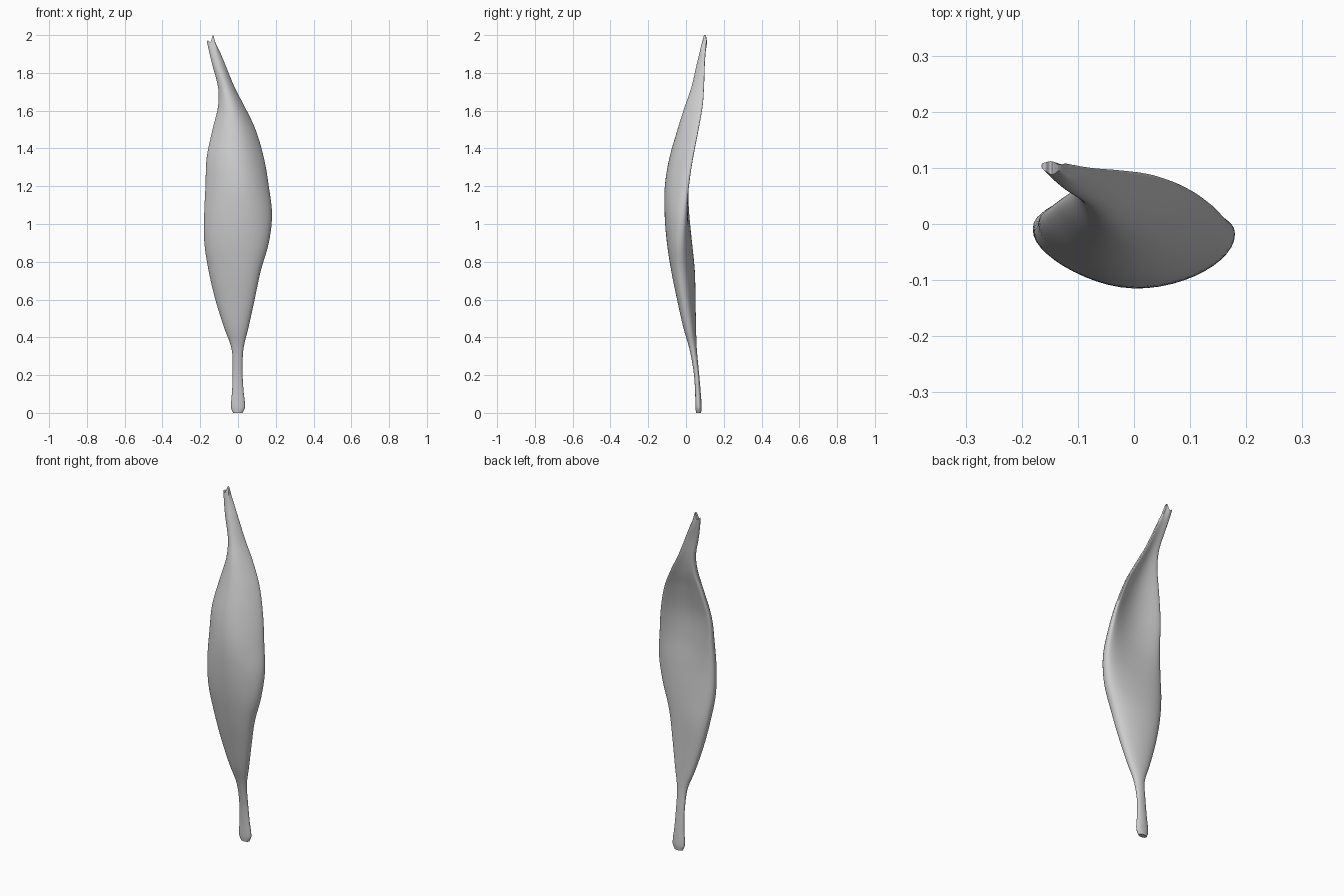
import bpy, bmesh, math

if "Cube" in bpy.data.objects:
    bpy.data.objects.remove(bpy.data.objects["Cube"])

# Stations: z, left x, right x, left-edge y, right-edge y, front mid y, back mid y
S = [
    (0.00, -.026, .024, .067, .067, .053, .080),
    (0.03, -.037, .037, .066, .066, .050, .083),
    (0.12, -.031, .029, .062, .062, .048, .077),
    (0.22, -.028, .024, .055, .055, .040, .068),
    (0.34, -.034, .029, .040, .035, .018, .057),
    (0.45, -.073, .055, .030, .015, -.013, .052),
    (0.60, -.120, .088, .020, -.010, -.045, .047),
    (0.75, -.155, .120, .010, -.028, -.075, .042),
    (0.90, -.178, .163, -.005, -.030, -.100, .028),
    (1.05, -.179, .180, -.012, -.018, -.113, .012),
    (1.20, -.172, .163, -.005, .002, -.112, -.002),
    (1.35, -.166, .137, .010, .030, -.088, .000),
    (1.50, -.135, .093, .035, .060, -.045, .030),
    (1.62, -.106, .036, .055, .080, -.007, .064),
    (1.72, -.105, -.016, .068, .088, .028, .083),
    (1.85, -.138, -.070, .083, .094, .058, .095),
    (1.96, -.165, -.115, .104, .100, .086, .112),
]
N, SUB = 48, 6


def spline(i, t):
    """Smooth blend between stations i and i+1."""
    p1, p2 = S[i], S[i + 1]
    p0, p3 = S[max(i - 1, 0)], S[min(i + 2, len(S) - 1)]
    h = p2[0] - p1[0]
    out = [p1[0] + h * t]
    for k in range(1, 7):
        m1 = (p2[k] - p0[k]) / (p2[0] - p0[0]) * h
        m2 = (p3[k] - p1[k]) / (p3[0] - p1[0]) * h
        out.append((2*t**3 - 3*t**2 + 1) * p1[k] + (t**3 - 2*t**2 + t) * m1
                   + (3*t**2 - 2*t**3) * p2[k] + (t**3 - t**2) * m2)
    return out


def ring(bm, row):
    """Cambered lens-shaped cross-section."""
    z, xl, xr, yl, yr, yf, yb = row
    mid = (yl + yr) / 2
    camber, half = (yf + yb) / 2 - mid, (yb - yf) / 2
    verts = []
    for j in range(N):
        a = 2 * math.pi * j / N
        c, s = math.cos(a), math.sin(a)
        x = (xl + xr) / 2 + (xr - xl) / 2 * c
        y = (mid + (yr - yl) / 2 * c + camber * s * s * (1 + .15 * c)
             + half * math.copysign(abs(s) ** .9, s))
        dz = 0
        if z > 1.9:  # forked tip: high right point, low left point, shallow notch
            w = (z - 1.9) / 0.06
            dz = w * (0.04 * math.exp(-((c - .3) / .35) ** 2)
                      + 0.012 * math.exp(-((c + .75) / .3) ** 2))
            dz -= w * 0.02 * max(0, c - .5)
            y += w * (mid - y) * 0.6 * max(0, dz) / 0.04  # points pinch thin
        verts.append(bm.verts.new((x, y, z + dz)))
    return verts


# Muscle belly with both tendons, one continuous skin
bm = bmesh.new()
rows = [spline(i, k / SUB) for i in range(len(S) - 1) for k in range(SUB)] + [S[-1]]
rings = [ring(bm, r) for r in rows]
for a, b in zip(rings, rings[1:]):
    for j in range(N):
        k = (j + 1) % N
        bm.faces.new((a[j], a[k], b[k], b[j]))
# End caps bridged front to back
for r in (rings[0], rings[-1]):
    for j in range(N // 2):
        q = [r[j], r[j + 1], r[(N - j - 1) % N], r[(N - j) % N]]
        bm.faces.new(list(dict.fromkeys(q)))
bmesh.ops.recalc_face_normals(bm, faces=bm.faces)
me = bpy.data.meshes.new("muscle")
bm.to_mesh(me)
bm.free()
ob = bpy.data.objects.new("muscle", me)
bpy.context.collection.objects.link(ob)

mat = bpy.data.materials.new("light grey")
mat.diffuse_color = (0.6, 0.6, 0.6, 1)
mat.use_nodes = True
mat.node_tree.nodes["Principled BSDF"].inputs["Base Color"].default_value = mat.diffuse_color
me.materials.append(mat)

bpy.context.view_layer.objects.active = ob
ob.select_set(True)
bpy.ops.object.shade_smooth_by_angle(angle=math.radians(50))
